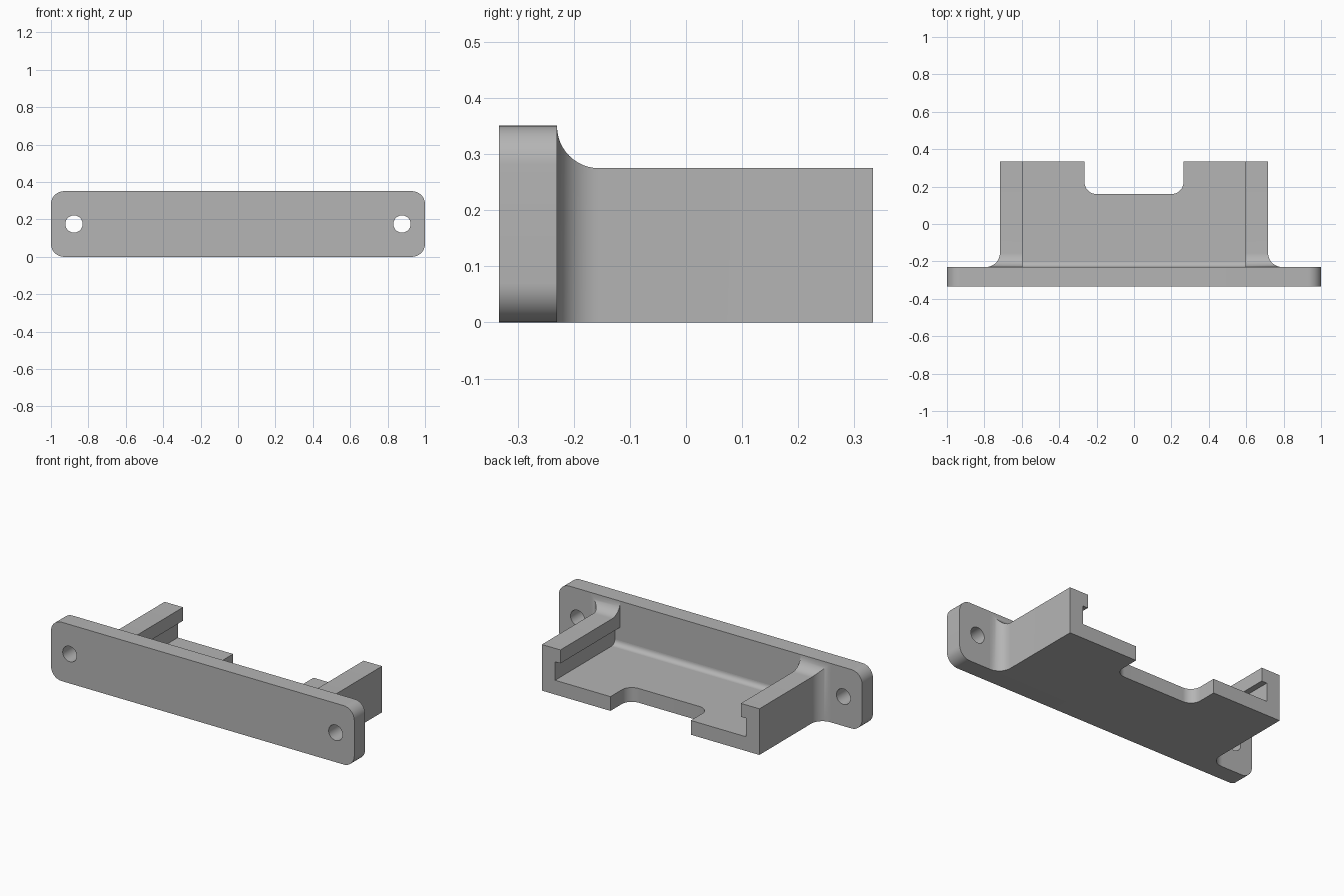
import bpy, bmesh
from math import sin, cos, pi, radians

cube = bpy.data.objects.get("Cube")
if cube:
    bpy.data.objects.remove(cube, do_unlink=True)

grey = bpy.data.materials.new("plain grey")
grey.use_nodes = True
grey.diffuse_color = (0.46, 0.46, 0.46, 1)
grey.node_tree.nodes["Principled BSDF"].inputs["Base Color"].default_value = grey.diffuse_color

# Main sizes
FRONT, JOINT, BACK = -0.333, -0.23, 0.333
PLATE_H, WALL_H, FLOOR_H = 0.351, 0.275, 0.085
OUTER, INNER, SLOT, LIP_Z = 0.717, 0.595, 0.63, 0.195
FILLET = 0.075


def arc(cx, cy, r, start, end, steps=12):
    """Points of an arc, angles in degrees."""
    angles = [radians(start + (end - start) * i / steps) for i in range(steps + 1)]
    return [(cx + r * cos(a), cy + r * sin(a)) for a in angles]


def mirrored(half):
    """Close a right-hand half profile with its mirror image."""
    return half + [(-x, y) for x, y in reversed(half)]


def prism(name, points, axis, low, high):
    """Extrude a flat profile along one axis."""
    place = {"x": lambda p, t: (t, p[0], p[1]),
             "y": lambda p, t: (p[0], t, p[1]),
             "z": lambda p, t: (p[0], p[1], t)}[axis]
    bm = bmesh.new()
    face = bm.faces.new([bm.verts.new(place(p, low)) for p in points])
    extruded = bmesh.ops.extrude_face_region(bm, geom=[face])["geom"]
    for v in extruded:
        if isinstance(v, bmesh.types.BMVert):
            v.co["xyz".index(axis)] = high
    bmesh.ops.recalc_face_normals(bm, faces=bm.faces)
    mesh = bpy.data.meshes.new(name)
    bm.to_mesh(mesh)
    bm.free()
    mesh.materials.append(grey)
    obj = bpy.data.objects.new(name, mesh)
    bpy.context.collection.objects.link(obj)
    return obj


def activate(obj):
    bpy.ops.object.select_all(action="DESELECT")
    obj.select_set(True)
    bpy.context.view_layer.objects.active = obj


def combine(obj, tool, operation):
    """Apply a boolean and discard the tool."""
    mod = obj.modifiers.new("cut", "BOOLEAN")
    mod.object, mod.operation, mod.solver = tool, operation, "EXACT"
    activate(obj)
    bpy.ops.object.modifier_apply(modifier=mod.name)
    bpy.data.objects.remove(tool, do_unlink=True)


# Mounting plate with rounded corners and two screw holes
r = 0.07
plate = prism("mounting_plate",
              mirrored(arc(1 - r, r, r, -90, 0) + arc(1 - r, PLATE_H - r, r, 0, 90)),
              "y", FRONT, JOINT)
for side in (-1, 1):
    hole = prism("screw_hole", arc(side * 0.877, PLATE_H / 2, 0.046, 0, 352.5, 47), "y", -1, 1)
    combine(plate, hole, "DIFFERENCE")

# Tray block, flared where its sides and top meet the plate
flare = arc(OUTER + FILLET, JOINT + FILLET, FILLET, 270, 180)
tray = prism("tray", mirrored(flare + [(OUTER, BACK)]), "z", 0, PLATE_H)
rise = arc(JOINT + FILLET, WALL_H + FILLET, FILLET, 180, 270)
side_profile = [(JOINT - 0.1, -0.1), (JOINT - 0.1, WALL_H + FILLET)] + rise + [(0.5, WALL_H), (0.5, -0.1)]
combine(tray, prism("side_profile", side_profile, "x", -2, 2), "INTERSECT")

# Hollow with an undercut slot below each lip
hollow = mirrored([(SLOT, FLOOR_H), (SLOT, LIP_Z), (INNER, LIP_Z), (INNER, 0.5)])
combine(tray, prism("hollow", hollow, "y", -0.5, 0.5), "DIFFERENCE")

# Rounded notch in the rear of the floor
n, notch_w, notch_y = 0.065, 0.265, 0.16
notch = mirrored(arc(notch_w - n, notch_y + n, n, -90, 0) + [(notch_w, 0.5)])
combine(tray, prism("notch", notch, "z", -0.5, 0.5), "DIFFERENCE")

# Small fillet between floor and plate
f = 0.03
cove = [(JOINT, FLOOR_H)] + arc(JOINT + f, FLOOR_H + f, f, 270, 180, 8)
fillet = prism("floor_fillet", cove, "x", -SLOT, SLOT)

for part in (plate, tray, fillet):
    activate(part)
    bpy.ops.object.shade_smooth_by_angle(angle=radians(30))
